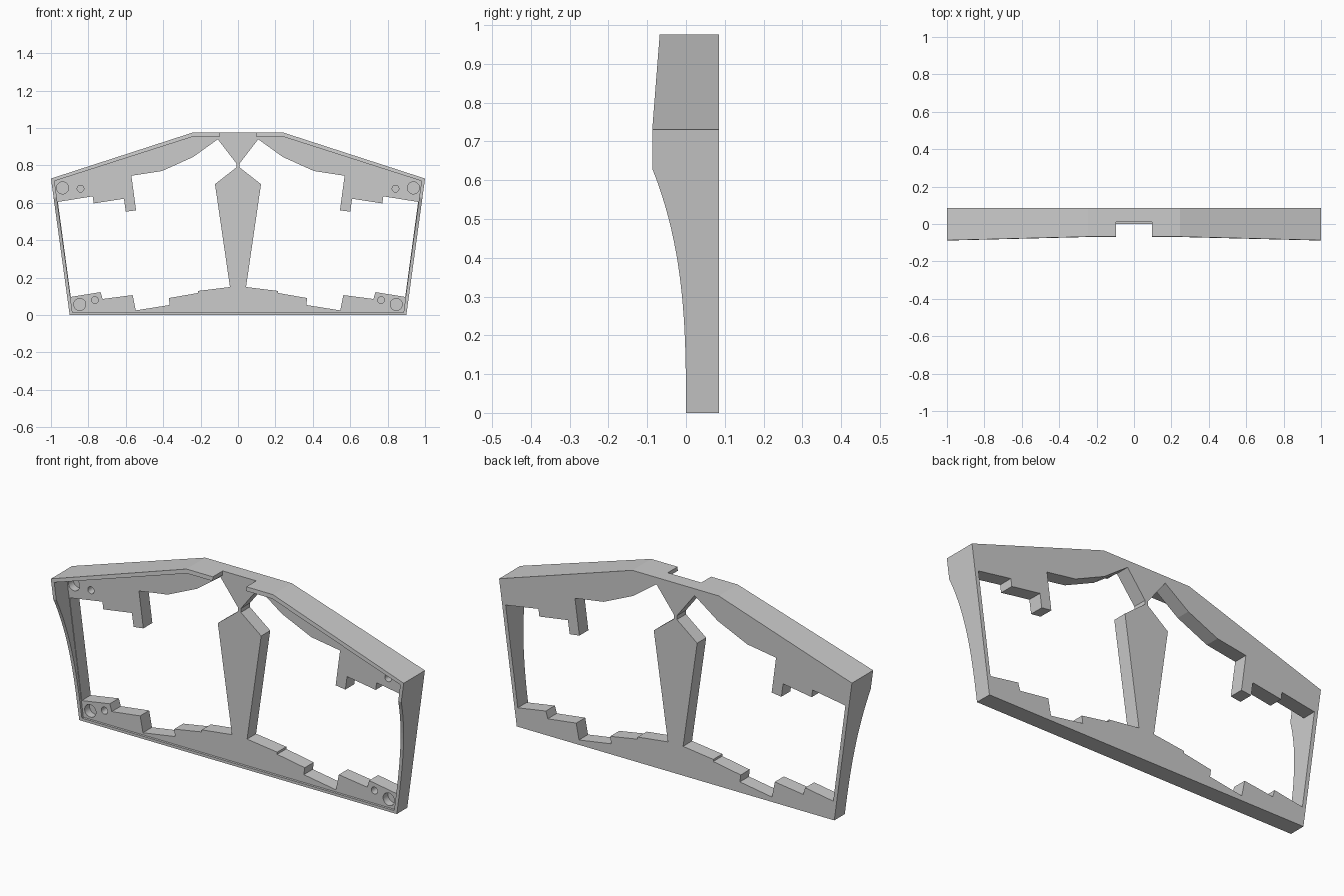
import bpy
import bmesh
from math import cos, sin, pi

cube = bpy.data.objects.get("Cube")
if cube:
    bpy.data.objects.remove(cube, do_unlink=True)

grey = bpy.data.materials.new("plain grey")
grey.use_nodes = True
colour = (0.6, 0.6, 0.6, 1)
grey.diffuse_color = colour
grey.node_tree.nodes["Principled BSDF"].inputs["Base Color"].default_value = colour


def prism(name, points, start, end, axis="y"):
    """Extrude an outline along y (points are x, z) or along x (points are y, z)."""
    bm = bmesh.new()

    def place(p, d):
        return (p[0], d, p[1]) if axis == "y" else (d, p[0], p[1])
    near = [bm.verts.new(place(p, start)) for p in points]
    far = [bm.verts.new(place(p, end)) for p in points]
    bm.faces.new(near)
    bm.faces.new(far[::-1])
    for i in range(len(points)):
        j = (i + 1) % len(points)
        bm.faces.new((near[i], far[i], far[j], near[j]))
    bmesh.ops.recalc_face_normals(bm, faces=bm.faces)
    mesh = bpy.data.meshes.new(name)
    bm.to_mesh(mesh)
    bm.free()
    mesh.materials.append(grey)
    obj = bpy.data.objects.new(name, mesh)
    bpy.context.collection.objects.link(obj)
    return obj


def mirrored(half):
    return half + [(-x, z) for x, z in reversed(half)]


def flipped(points):
    return [(-x, z) for x, z in points]


def circle(x, z, r, n=32):
    return [(x + r * cos(2 * pi * i / n), z + r * sin(2 * pi * i / n)) for i in range(n)]


def cut(target, cutter):
    cutter.hide_render = True
    mod = target.modifiers.new("cut", "BOOLEAN")
    mod.operation = "DIFFERENCE"
    mod.solver = "EXACT"
    mod.object = cutter
    bpy.context.view_layer.objects.active = target
    bpy.ops.object.modifier_apply(modifier=mod.name)
    bpy.data.objects.remove(cutter, do_unlink=True)


BACK, PLATE = 0.085, 0.012

# Solid outer block
frame = prism("frame", mirrored([(0.9, 0), (1.0, 0.73), (0.245, 0.975)]), -0.15, BACK)

# Shaped front edge: sweeping curve below, gentle slope above
curve = [(-0.087 * (i / 20) ** 2.9, 0.63 * i / 20) for i in range(21)]
front = [(-0.3, -0.1), (0, -0.1)] + curve + [(-0.087, 0.73), (-0.06, 1.075), (-0.3, 1.075)]
cut(frame, prism("front_trim", front, -1.2, 1.2, "x"))

# Shallow tray inside the rim
tray = mirrored([(0.885, 0.014), (0.981, 0.717), (0.241, 0.954)])
cut(frame, prism("tray", tray, -0.3, PLATE))

# Notch in the top rim
notch = mirrored([(0.095, 0.945), (0.095, 1.1)])
cut(frame, prism("top_notch", notch, -0.3, PLATE))

# Stepped openings either side of the central stem
opening = [
    (0.008, 0.81), (0.108, 0.94), (0.24, 0.845), (0.407, 0.77), (0.57, 0.745),
    (0.545, 0.56), (0.6, 0.553), (0.61, 0.622), (0.772, 0.597), (0.777, 0.635),
    (0.963, 0.605), (0.894, 0.097), (0.735, 0.123), (0.724, 0.086), (0.563, 0.107),
    (0.547, 0.025), (0.365, 0.054), (0.37, 0.091), (0.214, 0.118), (0.214, 0.129),
    (0.043, 0.15), (0.123, 0.7), (0.008, 0.79)]
for shape in (opening, flipped(opening)):
    cut(frame, prism("opening", shape, -0.3, 0.3))

# Blind round sockets in the corners
for x, z, r in ((0.938, 0.68, 0.032), (0.842, 0.676, 0.018),
                (0.846, 0.057, 0.032), (0.765, 0.08, 0.018)):
    for side in (1, -1):
        cut(frame, prism("socket", circle(side * x, z, r), -0.3, PLATE + 0.04))

for face in frame.data.polygons:
    face.use_smooth = False
